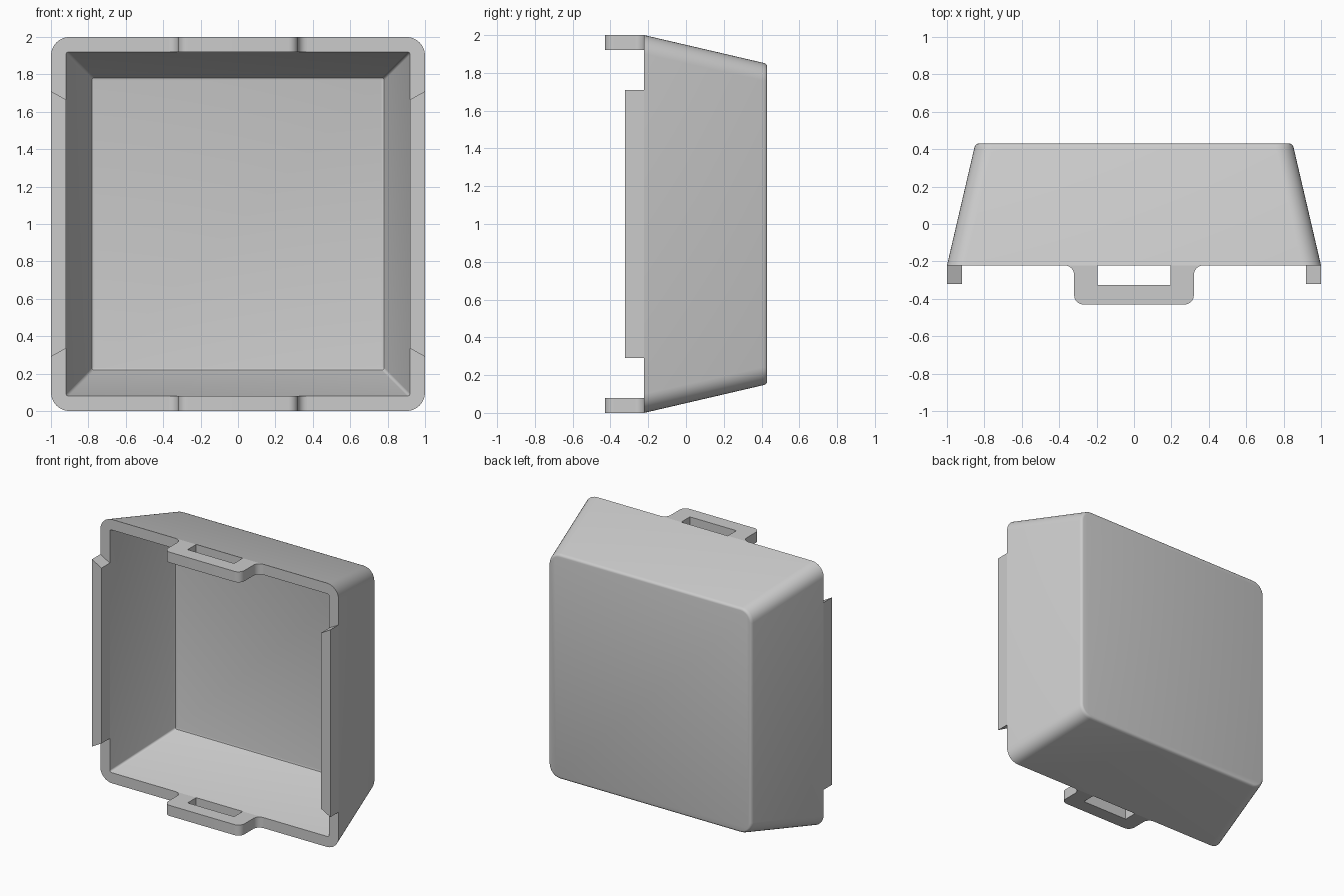
import bpy, bmesh, math

cube = bpy.data.objects.get("Cube")
if cube:
    bpy.data.objects.remove(cube, do_unlink=True)

grey = bpy.data.materials.new("plain_grey")
grey.use_nodes = True
COLOUR = (0.6, 0.6, 0.6, 1)
grey.diffuse_color = COLOUR
grey.node_tree.nodes["Principled BSDF"].inputs["Base Color"].default_value = COLOUR

RIM = -0.222     # y of the open rim
FRONT = -0.43    # y of the latch fronts
BACK = 0.43      # y of the closed back
WALL = 0.08


def finish(name, bm):
    bmesh.ops.recalc_face_normals(bm, faces=bm.faces)
    mesh = bpy.data.meshes.new(name)
    bm.to_mesh(mesh)
    bm.free()
    obj = bpy.data.objects.new(name, mesh)
    bpy.context.collection.objects.link(obj)
    mesh.materials.append(grey)
    bpy.ops.object.select_all(action="DESELECT")
    obj.select_set(True)
    bpy.context.view_layer.objects.active = obj
    bpy.ops.object.shade_smooth_by_angle(angle=math.radians(35))
    return obj


def arc(cx, cy, r, start, end, steps=8):
    angles = [math.radians(start + (end - start) * i / steps) for i in range(steps + 1)]
    return [(cx + r * math.cos(a), cy + r * math.sin(a)) for a in angles]


def rounded_square(half, r):
    c = half - r
    points = []
    for i, (sx, sz) in enumerate([(1, 1), (-1, 1), (-1, -1), (1, -1)]):
        points += arc(sx * c, sz * c, r, 90 * i, 90 * i + 90)
    return points


def prism(name, points, place, offset):
    bm = bmesh.new()
    face = bm.faces.new([bm.verts.new(place(*p)) for p in points])
    new = bmesh.ops.extrude_face_region(bm, geom=[face])["geom"]
    bmesh.ops.translate(bm, vec=offset, verts=[v for v in new if isinstance(v, bmesh.types.BMVert)])
    return finish(name, bm)


# Tapered hollow tray: rings of (y, half width, corner radius) from back to inner floor
rings = [(BACK, 0.833, 0.075), (BACK - 0.002, 0.841, 0.083), (BACK - 0.008, 0.848, 0.09),
         (BACK - 0.02, 0.853, 0.095), (RIM, 1.0, 0.1),
         (RIM, 1.0 - WALL, 0.015), (0.358, 0.786, 0.015), (0.367, 0.781, 0.012), (0.37, 0.77, 0.008)]
bm = bmesh.new()
loops = [[bm.verts.new((x, y, z + 1)) for x, z in rounded_square(half, r)] for y, half, r in rings]
for a, b in zip(loops, loops[1:]):
    for i in range(len(a)):
        j = (i + 1) % len(a)
        bm.faces.new((a[i], a[j], b[j], b[i]))
bm.faces.new(loops[0])
bm.faces.new(loops[-1])
finish("tray", bm)

# Slotted latch loops on the top and bottom of the rim
W, R, SLOT = 0.32, 0.05, 0.195
outline = arc(-W - R, RIM - R, R, 90, 0)
outline += arc(-W + R, FRONT + R, R, 180, 270)
outline += arc(W - R, FRONT + R, R, 270, 360)
outline += arc(W + R, RIM - R, R, 180, 90)
outline += [(SLOT, RIM), (SLOT, -0.325), (-SLOT, -0.325), (-SLOT, RIM)]
for name, z in (("bottom_latch", 0), ("top_latch", 2 - WALL)):
    prism(name, outline, lambda x, y: (x, y, z), (0, 0, WALL))

# Side lips with slanted ends
for name, s in (("left_lip", 1), ("right_lip", -1)):
    ends = [(s, 0.29), (s, 1.71), (s * (1 - WALL), 1.665), (s * (1 - WALL), 0.335)]
    prism(name, ends, lambda x, z: (x, RIM, z), (0, -0.1, 0))
